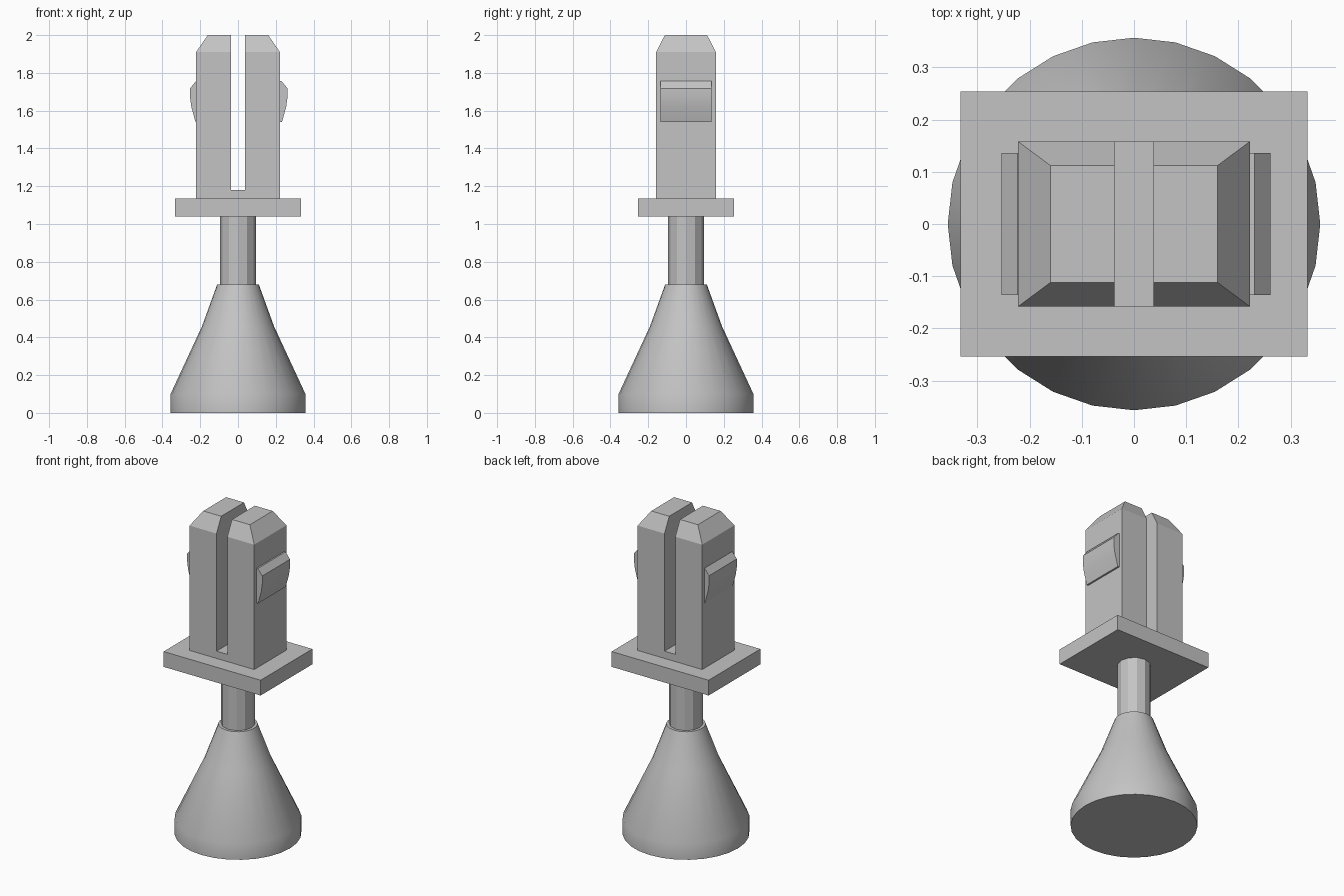
import bpy
import bmesh
from math import pi, cos, sin, radians

cube = bpy.data.objects.get("Cube")
if cube:
    bpy.data.objects.remove(cube, do_unlink=True)

grey = bpy.data.materials.new("plain grey")
grey.use_nodes = True
colour = (0.55, 0.55, 0.55, 1)
grey.diffuse_color = colour
grey.node_tree.nodes["Principled BSDF"].inputs["Base Color"].default_value = colour


def finish(name, bm, smooth=None):
    """Turn a bmesh into a named object, optionally smooth below an angle."""
    bmesh.ops.recalc_face_normals(bm, faces=bm.faces)
    mesh = bpy.data.meshes.new(name)
    bm.to_mesh(mesh)
    bm.free()
    mesh.materials.append(grey)
    obj = bpy.data.objects.new(name, mesh)
    bpy.context.collection.objects.link(obj)
    if smooth:
        bpy.ops.object.select_all(action="DESELECT")
        obj.select_set(True)
        bpy.context.view_layer.objects.active = obj
        bpy.ops.object.shade_smooth_by_angle(angle=radians(smooth))
    return obj


def loft(name, rings, smooth=None):
    """Skin a stack of matching point rings and cap both ends."""
    bm = bmesh.new()
    loops = [[bm.verts.new(p) for p in ring] for ring in rings]
    for low, high in zip(loops, loops[1:]):
        for i in range(len(low)):
            j = (i + 1) % len(low)
            bm.faces.new((low[i], low[j], high[j], high[i]))
    bm.faces.new(loops[0])
    bm.faces.new(loops[-1])
    return finish(name, bm, smooth)


def circle(radius, z, sides):
    return [(radius * cos(2 * pi * i / sides), radius * sin(2 * pi * i / sides), z)
            for i in range(sides)]


def rect(x0, x1, y, z):
    return [(x0, -y, z), (x1, -y, z), (x1, y, z), (x0, y, z)]


# Flared foot and the round stem above it
foot_profile = [(0.357, 0), (0.357, 0.1), (0.19, 0.46), (0.11, 0.68)]
loft("flared_foot", [circle(r, z, 28) for r, z in foot_profile], 30)
loft("stem", [circle(0.095, z, 12) for z in (0.67, 1.05)])

# Flange plate and the slot floor between the prongs
loft("flange", [rect(-0.333, 0.333, 0.254, z) for z in (1.04, 1.135)])
loft("slot_floor", [rect(-0.037, 0.037, 0.158, z) for z in (1.13, 1.18)])

# Split prongs with bevelled tips, each with a snap barb on its outer side
barb_profile = [(0.2, 1.756), (0.227, 1.756), (0.258, 1.718), (0.258, 1.67),
                (0.251, 1.62), (0.229, 1.54), (0.2, 1.54)]
for side, label in ((1, "left"), (-1, "right")):
    inner = side * 0.037
    loft(label + "_prong", [rect(inner, side * 0.222, 0.158, 1.13),
                            rect(inner, side * 0.222, 0.158, 1.91),
                            rect(inner, side * 0.16, 0.112, 2.0)])
    loft(label + "_barb", [[(side * x + 0.004, y, z) for x, z in barb_profile]
                           for y in (-0.136, 0.136)], 30)
